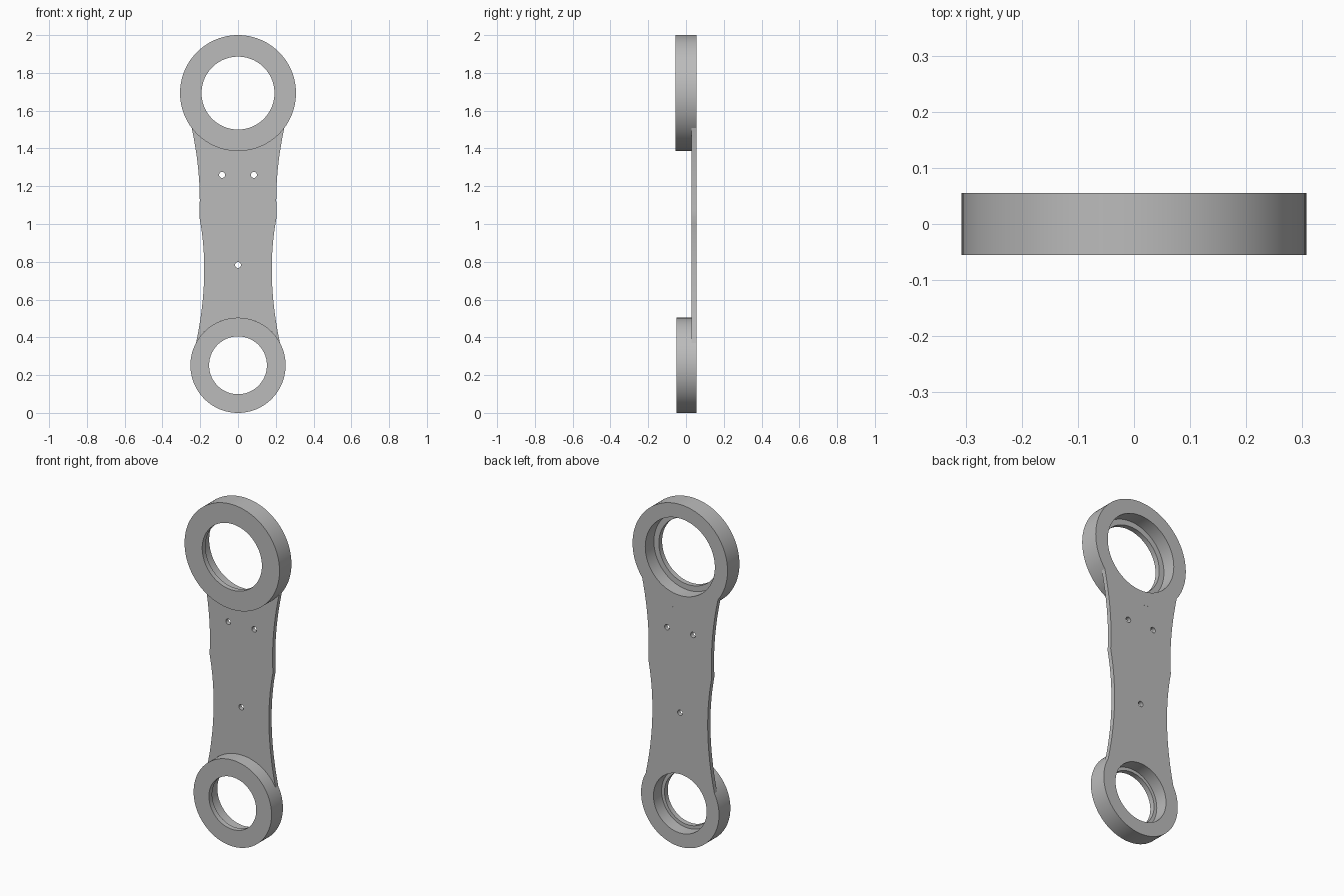
import bpy, bmesh
from math import sin, cos, pi, tau, asin
from mathutils import Matrix, Vector

if "Cube" in bpy.data.objects:
    bpy.data.objects.remove(bpy.data.objects["Cube"], do_unlink=True)

grey = bpy.data.materials.new("plain grey")
grey.use_nodes = True
COLOUR = (0.5, 0.5, 0.5, 1)
grey.diffuse_color = COLOUR
grey.node_tree.nodes["Principled BSDF"].inputs["Base Color"].default_value = COLOUR

BACK, PLATE_FRONT = 0.055, 0.03
TOP = dict(z=1.693, r=0.307, hole=0.193, bore=0.225, front=-0.055)
BOTTOM = dict(z=0.252, r=0.252, hole=0.153, bore=0.172, front=-0.05)
LIP = 0.03


def finish(name, bm):
    bmesh.ops.remove_doubles(bm, verts=bm.verts, dist=1e-5)
    bmesh.ops.recalc_face_normals(bm, faces=bm.faces)
    mesh = bpy.data.meshes.new(name)
    bm.to_mesh(mesh)
    bm.free()
    mesh.materials.clear()
    mesh.materials.append(grey)
    ob = bpy.data.objects.new(name, mesh)
    bpy.context.collection.objects.link(ob)
    bpy.ops.object.select_all(action='DESELECT')
    ob.select_set(True)
    bpy.context.view_layer.objects.active = ob
    bpy.ops.object.shade_smooth_by_angle(angle=pi / 6)
    return ob


def ring(name, z, r, hole, bore, front):
    # Stepped bearing housing: a section turned around the y axis
    section = [(r, front), (r, BACK), (bore, BACK), (bore, front + LIP),
               (hole, front + LIP), (hole, front)]
    bm = bmesh.new()
    vs = [bm.verts.new((x, y, z)) for x, y in section]
    edges = [bm.edges.new((vs[i - 1], vs[i])) for i in range(len(vs))]
    bmesh.ops.spin(bm, geom=vs + edges, cent=(0, 0, z), axis=(0, 1, 0),
                   angle=tau, steps=96, use_merge=True)
    return finish(name, bm)


def arc(z, r, start, end, n=24):
    return [(r * cos(start + (end - start) * i / n),
             z + r * sin(start + (end - start) * i / n)) for i in range(n + 1)]


def bow(a, ctrl, b, n=16):
    # Curved flank between two points
    a, c, b = Vector(a), Vector(ctrl), Vector(b)
    return [tuple(a * (1 - t) ** 2 + c * 2 * t * (1 - t) + b * t * t)
            for t in (i / n for i in range(n + 1))]


def plate(name):
    # Outline: two concave flanks each side, closed by arcs against the rings
    a_top = asin(0.245 / TOP["r"])
    a_bot = asin(0.222 / BOTTOM["r"])
    upper_arc = arc(TOP["z"], TOP["r"], -pi / 2 + a_top, -pi / 2 - a_top)
    lower_arc = arc(BOTTOM["z"], BOTTOM["r"], pi / 2 + a_bot, pi / 2 - a_bot)
    knee = (0.205, 1.04)
    right = (bow(lower_arc[-1], (0.145, 0.73), knee)
             + bow(knee, (0.192, 1.26), upper_arc[0])[1:])
    left = [(-x, z) for x, z in reversed(right)]
    outline = right[:-1] + upper_arc + left[1:-1] + lower_arc[:-1]
    holes = [arc(z, 0.016, 0, tau)[:-1]
             for z, x in ((1.26, 0), (1.26, 0), (0.783, 0))]
    for loop, shift in zip(holes, (-0.084, 0.084, 0)):
        loop[:] = [(x + shift, z) for x, z in loop]

    curve = bpy.data.curves.new(name + " outline", 'CURVE')
    curve.dimensions = '2D'
    curve.fill_mode = 'BOTH'
    curve.extrude = (BACK - PLATE_FRONT) / 2
    for loop in [outline] + holes:
        spline = curve.splines.new('POLY')
        spline.points.add(len(loop) - 1)
        for p, (x, z) in zip(spline.points, loop):
            p.co = (x, z, 0, 1)
        spline.use_cyclic_u = True
    helper = bpy.data.objects.new(name + " outline", curve)
    bpy.context.collection.objects.link(helper)
    bpy.context.view_layer.update()
    solid = helper.evaluated_get(bpy.context.evaluated_depsgraph_get())
    bm = bmesh.new()
    bm.from_mesh(solid.to_mesh())
    solid.to_mesh_clear()
    bpy.data.objects.remove(helper, do_unlink=True)
    # Stand the plate upright, flush with the back of the rings
    bm.transform(Matrix.Translation((0, (BACK + PLATE_FRONT) / 2, 0))
                 @ Matrix.Rotation(pi / 2, 4, 'X'))
    return finish(name, bm)


ring("upper_ring", **TOP)
ring("lower_ring", **BOTTOM)
plate("link_plate")
